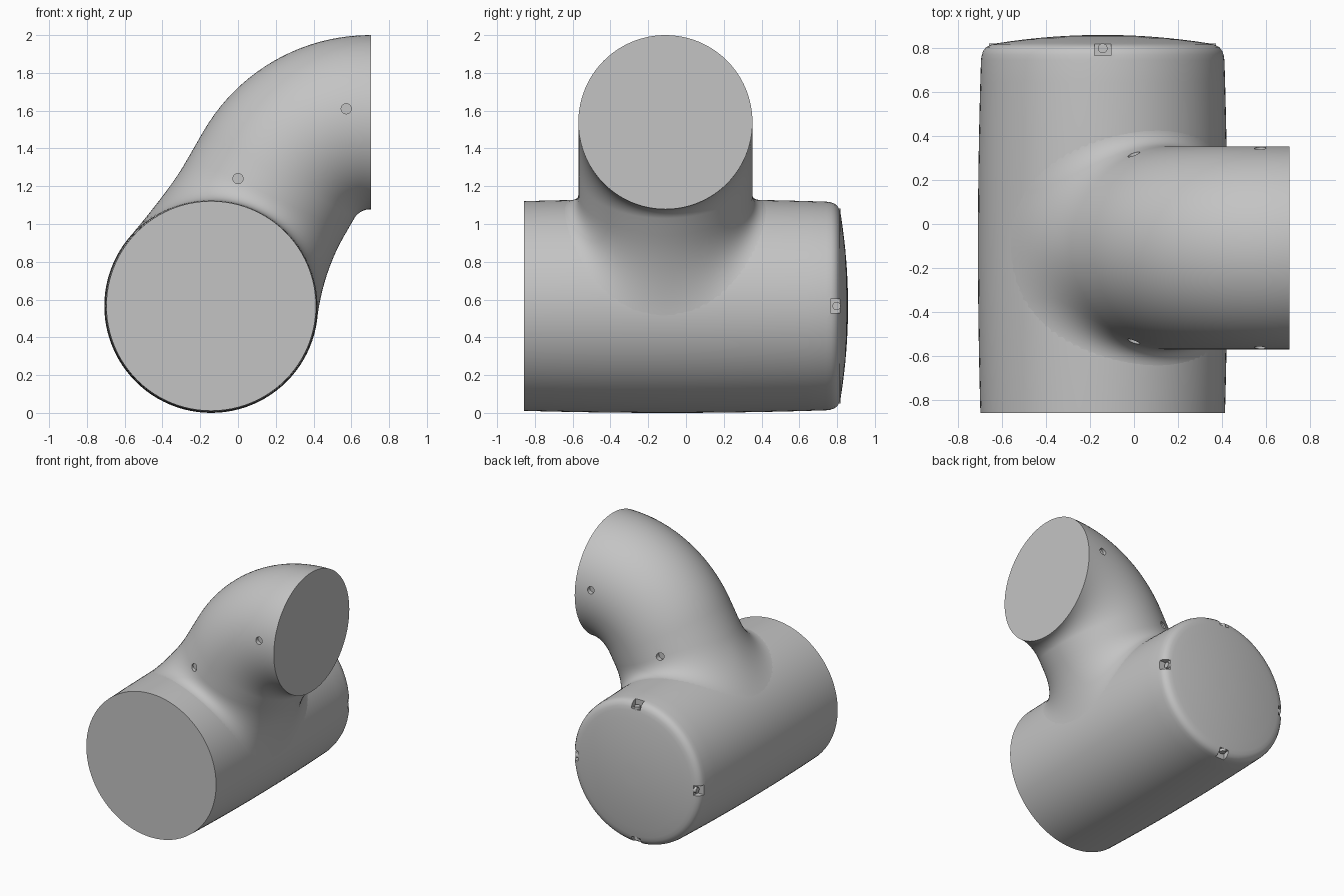
import bpy
import bmesh
import math
from mathutils import Vector, Matrix

if "Cube" in bpy.data.objects:
    bpy.data.objects.remove(bpy.data.objects["Cube"])

SEG = 96
AXIS_X, AXIS_Z = -0.142, 0.566      # body axis runs along y
NECK_Y, NECK_R = -0.109, 0.461      # elbow tube
BEND = Vector((0.70, NECK_Y, 0.98))
BEND_R = 0.559
TURN = math.radians(60)

gray = bpy.data.materials.new("plain gray")
gray.use_nodes = True
gray.diffuse_color = (0.55, 0.55, 0.55, 1)
gray.node_tree.nodes["Principled BSDF"].inputs["Base Color"].default_value = gray.diffuse_color


def finish(name, bm):
    bmesh.ops.recalc_face_normals(bm, faces=bm.faces)
    mesh = bpy.data.meshes.new(name)
    bm.to_mesh(mesh)
    bm.free()
    mesh.materials.append(gray)
    obj = bpy.data.objects.new(name, mesh)
    bpy.context.collection.objects.link(obj)
    return obj


def loft(name, rings):
    """Skin a list of closed rings and cap both ends."""
    bm = bmesh.new()
    loops = [[bm.verts.new(p) for p in ring] for ring in rings]
    for a, b in zip(loops, loops[1:]):
        for i in range(len(a)):
            j = (i + 1) % len(a)
            bm.faces.new((a[i], a[j], b[j], b[i]))
    bm.faces.new(loops[0])
    bm.faces.new(loops[-1])
    return finish(name, bm)


def add_cylinder(bm, start, end, radius):
    direction = end - start
    turn = direction.to_track_quat("Z", "Y").to_matrix().to_4x4()
    bmesh.ops.create_cone(bm, cap_ends=True, segments=24, radius1=radius, radius2=radius,
                          depth=direction.length,
                          matrix=Matrix.Translation((start + end) / 2) @ turn)


def select_only(obj):
    bpy.ops.object.select_all(action="DESELECT")
    obj.select_set(True)
    bpy.context.view_layer.objects.active = obj


def cut(obj, cutter):
    cutter.hide_render = True
    mod = obj.modifiers.new("cut", "BOOLEAN")
    mod.operation = "DIFFERENCE"
    mod.solver = "EXACT"
    mod.object = cutter
    select_only(obj)
    bpy.ops.object.modifier_apply(modifier=mod.name)
    bpy.data.objects.remove(cutter)


def smooth(obj):
    select_only(obj)
    bpy.ops.object.shade_smooth_by_angle(angle=math.radians(35))


def body_radius(y):
    return 0.566 - 0.011 * ((y + 0.1) / 0.755) ** 2


def normal_at(p):
    return Vector((p.x - AXIS_X, 0, p.z - AXIS_Z)).normalized()


# Body: slightly barrelled drum with a rounded, domed back
profile = [(body_radius(y), y) for y in [-0.857 + 0.1 * i for i in range(17)]]
profile += [(0.549, 0.768), (0.544, 0.785), (0.530, 0.803), (0.507, 0.814)]
profile += [(0.48 * k / 8, 0.858 - 0.038 * (k / 8) ** 2) for k in range(8, 0, -1)]
angles = [math.tau * i / SEG for i in range(SEG)]
body = loft("body", [[(AXIS_X + r * math.cos(a), y, AXIS_Z + r * math.sin(a)) for a in angles]
                     for r, y in profile])

# Neck: elbow rings, then a fillet that flares onto the body
rings = []
for step in range(-1, 21):
    t = TURN * max(step, 0) / 20
    out = Vector((-math.sin(t), 0, math.cos(t)))
    center = BEND + out * BEND_R
    if step < 0:
        center.x += 0.005
    rings.append([center + NECK_R * (out * math.cos(a) + Vector((0, math.sin(a), 0)))
                  for a in angles])

down = Vector((-math.cos(TURN), 0, -math.sin(TURN)))
curves = []
for a, start in zip(angles, rings[-1]):
    radial = (start - center).normalized()
    # meet the drum surface along the neck direction
    rel = Vector((start.x - AXIS_X, 0, start.z - AXIS_Z))
    along = rel.dot(down)
    reach = -along - math.sqrt(along ** 2 - rel.length_squared + body_radius(start.y) ** 2)
    hit = start + down * reach
    # fillet is wide across the drum, tight along it
    wide = math.cos(a) ** 2
    n = normal_at(hit)
    slide = (radial - n * radial.dot(n)).normalized()
    foot = hit + slide * (0.09 + 0.1 * wide)
    n = normal_at(foot)
    foot = Vector((AXIS_X, foot.y, AXIS_Z)) + n * (body_radius(foot.y) - 0.001)
    corner = start + down * ((foot - start).dot(n) / down.dot(n))
    top = hit - down * (0.1 + 0.2 * wide)
    curves.append([top.lerp(corner, k / 10).lerp(corner.lerp(foot, k / 10), k / 10)
                   for k in range(11)])
rings += [list(ring) for ring in zip(*curves)]
core = Vector((AXIS_X, NECK_Y, AXIS_Z))
rings.append([p.lerp(core, 0.4) for p in rings[-1]])
neck = loft("neck", rings)

# Small round recesses on both sides of the neck
bm = bmesh.new()
for side in (-1, 1):
    for x, z, depth in ((0.573, 1.61, 0.425), (0.0, 1.24, 0.4)):
        add_cylinder(bm, Vector((x, NECK_Y + side * depth, z)),
                     Vector((x, NECK_Y + side * 0.6, z)), 0.027)
cut(neck, finish("recess_cutter", bm))

# Four notches around the back rim, each with a small screw
notches = bmesh.new()
screws = bmesh.new()
for k in range(4):
    a = math.pi / 2 * k
    ray = Vector((math.cos(a), 0, math.sin(a)))
    seat = Vector((AXIS_X, 0.797, AXIS_Z))
    place = (Matrix.Translation((AXIS_X, 0.815, AXIS_Z)) @ Matrix.Rotation(-a, 4, "Y")
             @ Matrix.Translation((0.55, 0, 0)) @ Matrix.Diagonal((0.11, 0.1, 0.076, 1)))
    bmesh.ops.create_cube(notches, size=1, matrix=place)
    add_cylinder(screws, seat + ray * 0.48, seat + ray * 0.515, 0.022)
cut(body, finish("notch_cutter", notches))
rim_screws = finish("rim_screws", screws)

for part in (body, neck, rim_screws):
    smooth(part)
